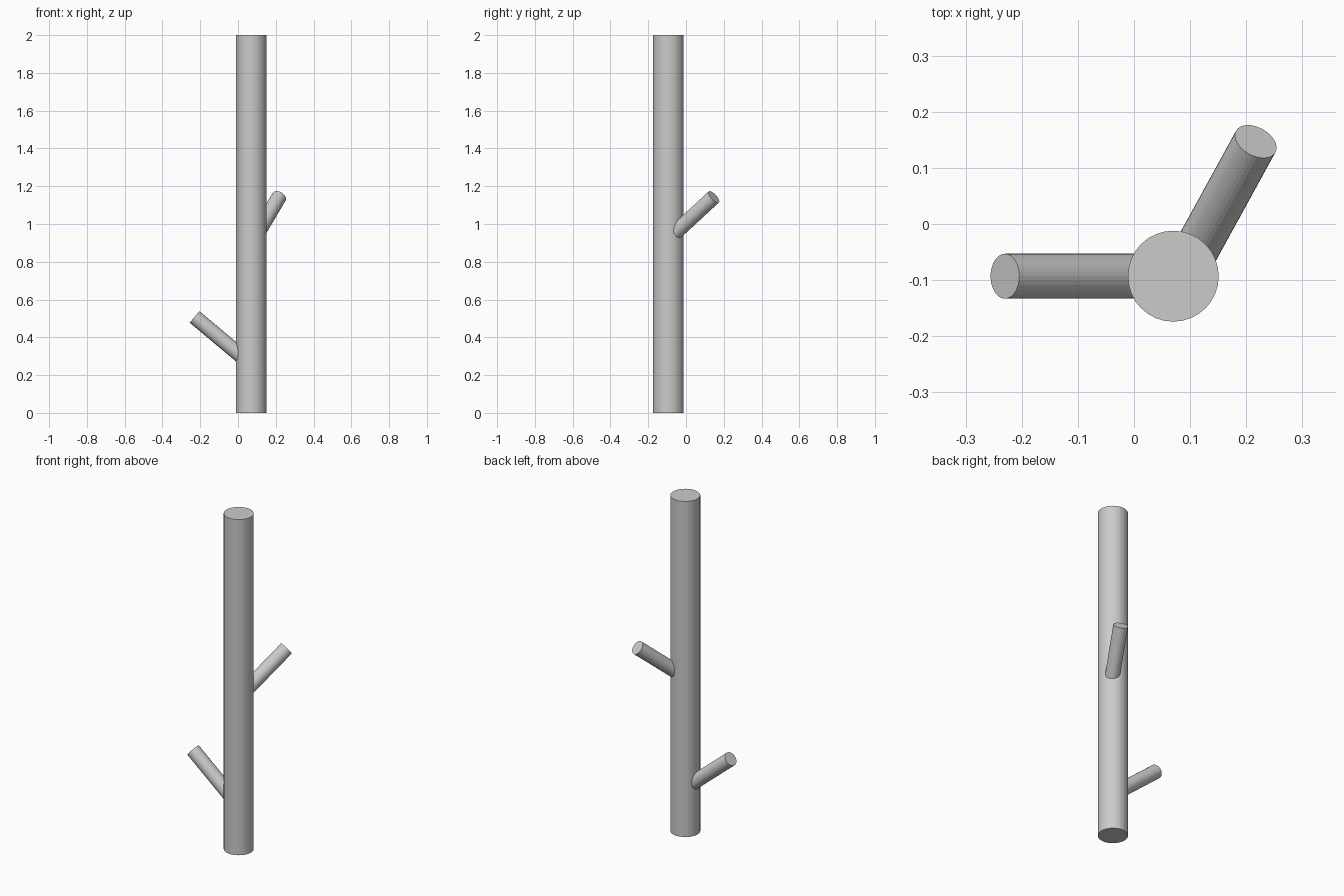
import bpy
from mathutils import Vector

if "Cube" in bpy.data.objects:
    bpy.data.objects.remove(bpy.data.objects["Cube"])


def rod(name, start, end, radius, sides=32):
    """Capped cylinder running between two points."""
    a, b = Vector(start), Vector(end)
    axis = b - a
    bpy.ops.mesh.primitive_cylinder_add(
        vertices=sides, radius=radius, depth=axis.length, location=(a + b) / 2,
        rotation=axis.to_track_quat('Z', 'Y').to_euler())
    obj = bpy.context.object
    obj.name = name
    return obj


# Upright trunk
rod("trunk", (0.07, -0.093, 0), (0.07, -0.093, 2), 0.081)

# Side branches, rooted inside the trunk and rising outward
rod("lower_branch", (0.07, -0.093, 0.257), (-0.23, -0.093, 0.508), 0.04)
rod("upper_branch", (0.082, -0.099, 0.915), (0.217, 0.147, 1.143), 0.04)
